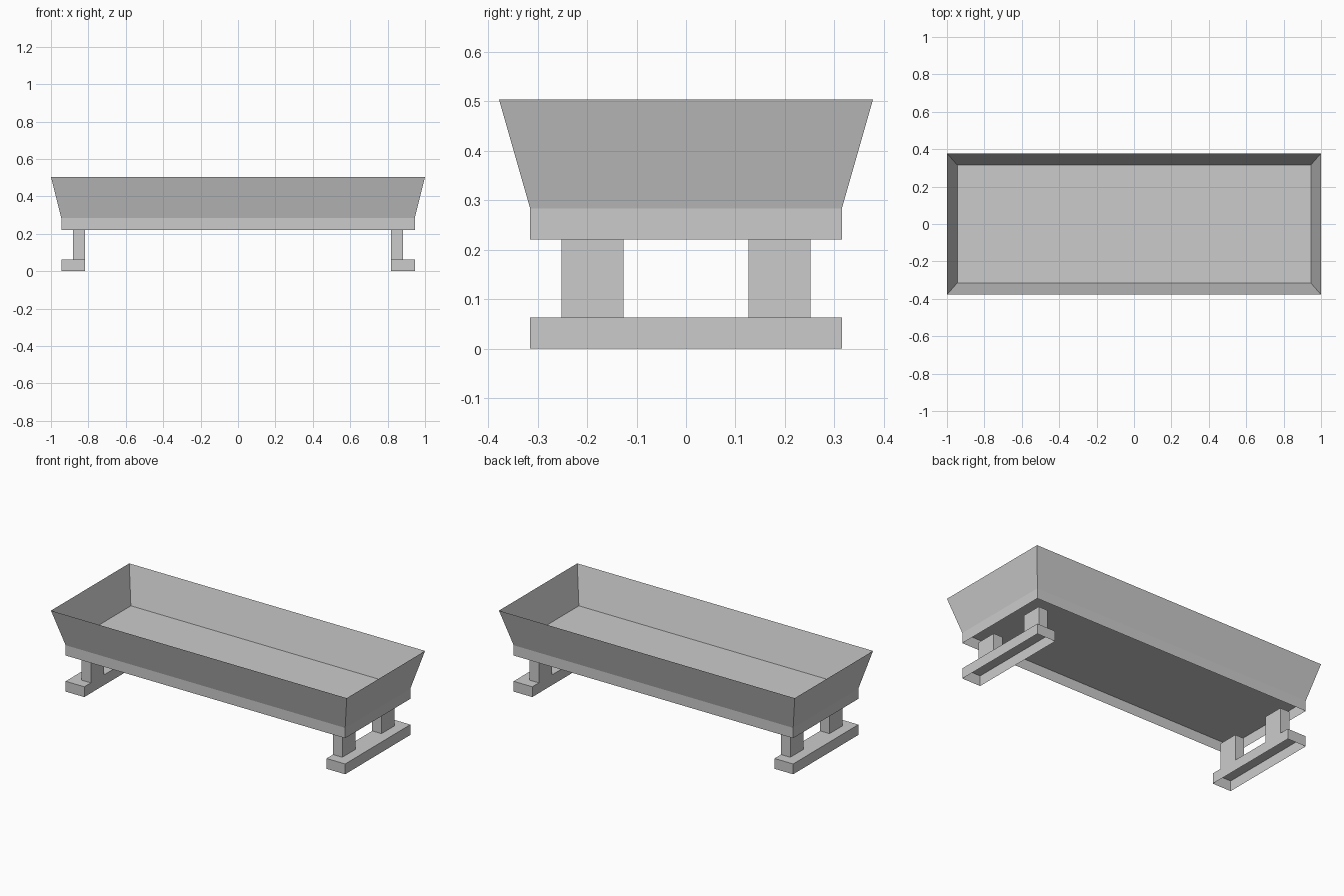
import bpy
import bmesh

cube = bpy.data.objects.get("Cube")
if cube:
    bpy.data.objects.remove(cube, do_unlink=True)

U = 0.063  # building unit of the trough

grey = bpy.data.materials.new("plain grey")
grey.use_nodes = True
colour = (0.6, 0.6, 0.6, 1)
grey.diffuse_color = colour
grey.node_tree.nodes["Principled BSDF"].inputs["Base Color"].default_value = colour


def shell(name, rings, centre=(0, 0), cap=None):
    """Stack rectangular rings (half x, half y, z) into walls; cap names the ring that gets a face."""
    bm = bmesh.new()
    cx, cy = centre
    loops = [[bm.verts.new((cx + sx * hx, cy + sy * hy, z))
              for sx, sy in ((-1, -1), (1, -1), (1, 1), (-1, 1))]
             for hx, hy, z in rings]
    for low, high in zip(loops, loops[1:]):
        for i in range(4):
            j = (i + 1) % 4
            bm.faces.new((low[i], low[j], high[j], high[i]))
    if cap is not None:
        bm.faces.new(loops[cap])
    mesh = bpy.data.meshes.new(name)
    bm.to_mesh(mesh)
    bm.free()
    mesh.materials.append(grey)
    obj = bpy.data.objects.new(name, mesh)
    bpy.context.collection.objects.link(obj)
    return obj


# Trough: open-bottomed skirt with the floor on top of it, then thin flared walls
floor = 4.5 * U
shell("trough_skirt", [(15 * U, 5 * U, 3.5 * U), (15 * U, 5 * U, floor)], cap=1)
shell("trough_walls", [(15 * U, 5 * U, floor), (1.0, 6 * U, 8 * U)])

# Stands: a hollow foot beam with two posts at each end
for side, sx in (("left", 1), ("right", -1)):
    shell(side + "_foot", [(U, 5 * U, 0), (U, 5 * U, U)], (sx * 14 * U, 0), cap=1)
    for place, sy in (("front", -1), ("back", 1)):
        shell(f"{side}_{place}_post", [(U / 2, U, U), (U / 2, U, 3.5 * U)],
              (sx * 13.5 * U, sy * 3 * U))
